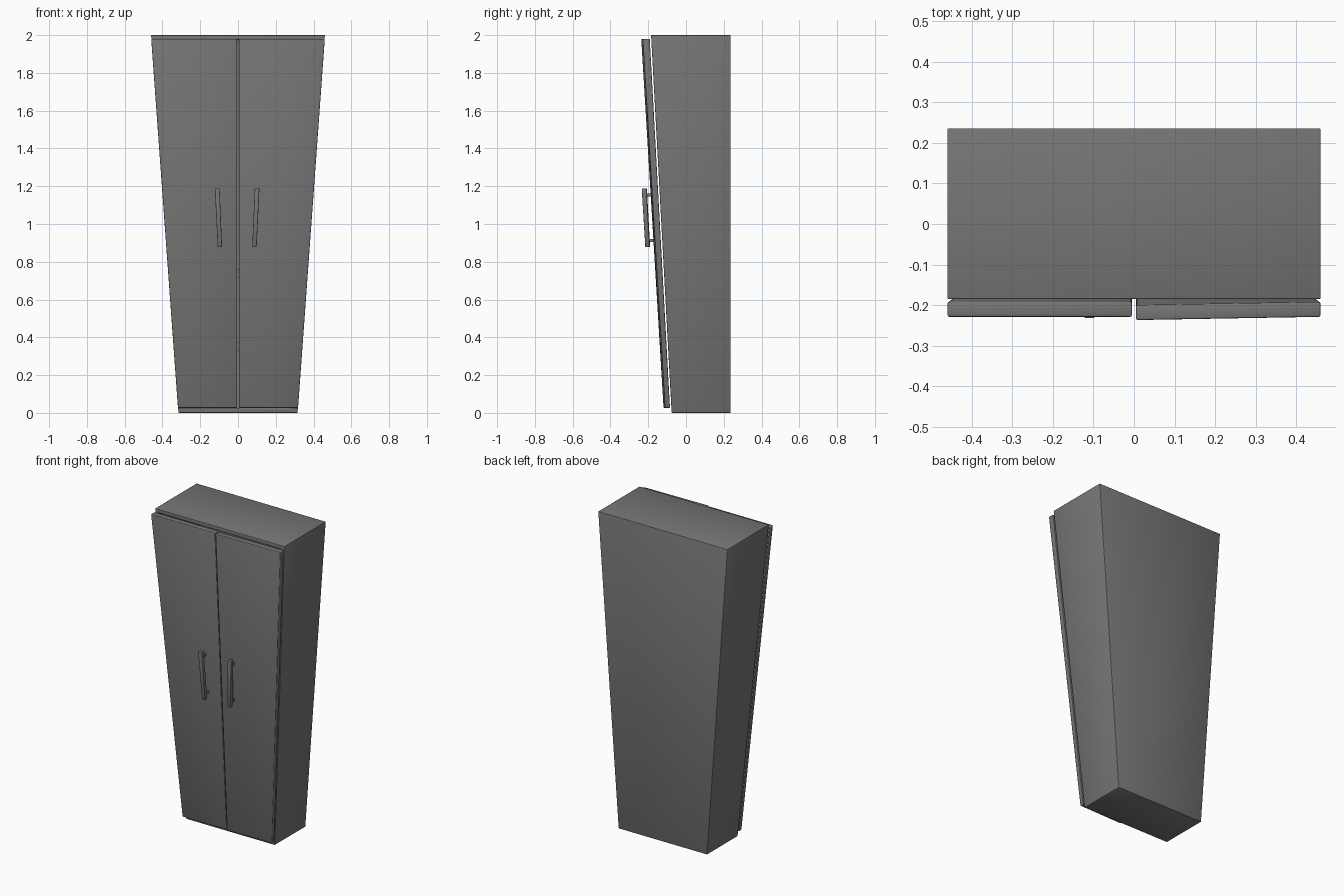
import bpy, bmesh
from mathutils import Vector

if "Cube" in bpy.data.objects:
    bpy.data.objects.remove(bpy.data.objects["Cube"])

BACK = 0.236

dark = bpy.data.materials.new("dark_grey")
dark.diffuse_color = (0.18, 0.18, 0.18, 1)
dark.use_nodes = True
dark.node_tree.nodes["Principled BSDF"].inputs["Base Color"].default_value = dark.diffuse_color


def half_width(z):
    return 0.315 + 0.0725 * z


def carcass_front(z):
    return -0.076 - 0.0545 * z


def tapered_bmesh(z0, low, z1, high):
    """Six-sided block from a lower and an upper plan outline (4 points each)."""
    bm = bmesh.new()
    a = [bm.verts.new((x, y, z0)) for x, y in low]
    b = [bm.verts.new((x, y, z1)) for x, y in high]
    bm.faces.new(a)
    bm.faces.new(b)
    for i in range(4):
        j = (i + 1) % 4
        bm.faces.new((a[i], a[j], b[j], b[i]))
    bmesh.ops.recalc_face_normals(bm, faces=bm.faces)
    return bm


def finish(name, bm, bevel=0.0):
    """Turn the bmesh into an object; bevelled parts are shaded smooth."""
    for f in bm.faces:
        f.smooth = bevel > 0
    me = bpy.data.meshes.new(name)
    bm.to_mesh(me)
    bm.free()
    me.materials.append(dark)
    ob = bpy.data.objects.new(name, me)
    bpy.context.collection.objects.link(ob)
    if bevel:
        mod = ob.modifiers.new("rounded_edges", 'BEVEL')
        mod.width = bevel
        mod.segments = 2
        mod.limit_method = 'ANGLE'
    return ob


def rect(x0, x1, y0, y1):
    return [(x0, y0), (x1, y0), (x1, y1), (x0, y1)]


# Tapered carcass, hollowed from the front
w0, w1 = half_width(0), half_width(2)
bm = tapered_bmesh(0, rect(-w0, w0, carcass_front(0), BACK),
                   2, rect(-w1, w1, carcass_front(2), BACK))
bm.normal_update()
front = min(bm.faces, key=lambda f: f.normal.y)
bmesh.ops.inset_region(bm, faces=[front], thickness=0.036)
opening = bmesh.ops.extrude_discrete_faces(bm, faces=[front])["faces"][0]
for v in opening.verts:
    v.co.y = BACK - 0.02
finish("carcass", bm, 0.003)

# Interior shelves
for i, z in enumerate((0.35, 0.74)):
    w = half_width(z) - 0.033
    r = rect(-w, w, carcass_front(z) + 0.02, BACK - 0.02)
    finish(f"shelf_{i + 1}", tapered_bmesh(z - 0.022, r, z + 0.022, r))

# Doors and handles; the right door stands slightly ajar
Z0, Z1 = 0.027, 1.98
for side, s, ajar in (("left", -1, 0.0), ("right", 1, 0.008)):
    def outline(z, face, back):
        w = half_width(z) + 0.001
        return [(s * 0.005, face - ajar), (s * w, face),
                (s * w, back), (s * 0.005, back - ajar)]

    bm = tapered_bmesh(Z0, outline(Z0, -0.111, -0.085),
                       Z1, outline(Z1, -0.229, -0.192))
    finish(f"{side}_door", bm, 0.004)

    # Leaning handle bar
    shift = -0.005 if s > 0 else 0.0
    top_x = 0.101 if s > 0 else 0.110
    low_x = 0.087 if s > 0 else 0.096
    top = Vector((s * top_x, -0.2195 + shift * 0.5, 1.188))
    low = Vector((s * low_x, -0.2015 + shift * 0.5, 0.878))

    def around(p, r):
        return rect(p.x - r, p.x + r, p.y - r, p.y + r)

    finish(f"{side}_handle", tapered_bmesh(low.z, around(low, 0.0115),
                                           top.z, around(top, 0.0125)), 0.003)

    # Handle posts joining bar and door
    for label, t in (("lower", 0.11), ("upper", 0.89)):
        p = low.lerp(top, t)
        r = rect(p.x - 0.007, p.x + 0.007, p.y, p.y + 0.045)
        finish(f"{side}_{label}_handle_post",
               tapered_bmesh(p.z - 0.008, r, p.z + 0.008, r))
